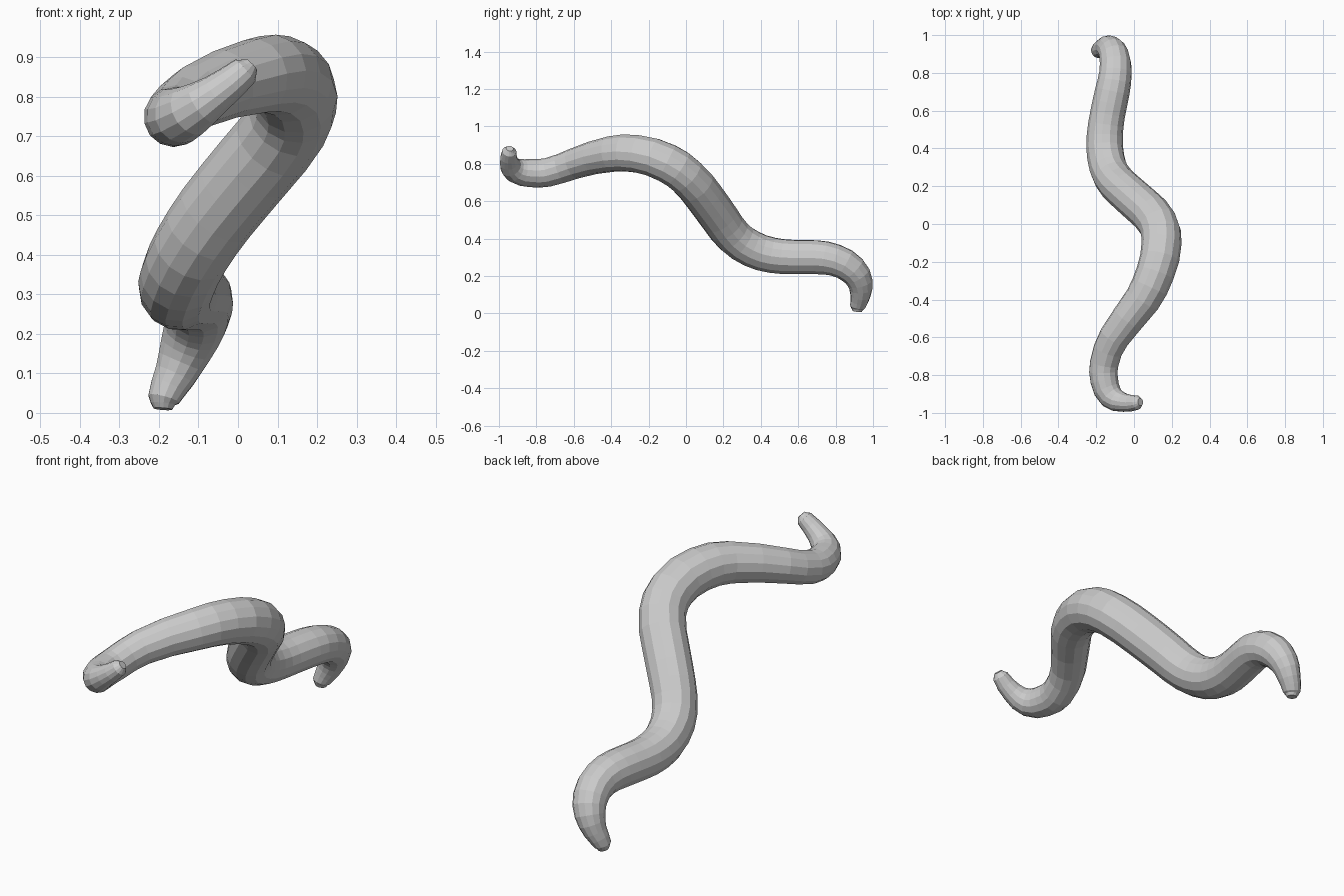
import bpy

# Centreline of the worm: x, y, z, radius, from upper tail to lower tip
path = [
    (0.034, -0.942, 0.882, 0.020),
    (0.018, -0.945, 0.866, 0.038),
    (-0.055, -0.945, 0.808, 0.050),
    (-0.120, -0.915, 0.765, 0.066),
    (-0.157, -0.830, 0.750, 0.075),
    (-0.158, -0.740, 0.754, 0.077),
    (-0.105, -0.600, 0.800, 0.082),
    (0.045, -0.400, 0.852, 0.096),
    (0.112, -0.260, 0.853, 0.102),
    (0.146, -0.100, 0.803, 0.106),
    (0.126, 0.003, 0.732, 0.106),
    (0.040, 0.098, 0.622, 0.106),
    (-0.055, 0.182, 0.506, 0.104),
    (-0.118, 0.255, 0.412, 0.101),
    (-0.149, 0.350, 0.346, 0.099),
    (-0.155, 0.460, 0.311, 0.096),
    (-0.140, 0.580, 0.301, 0.093),
    (-0.115, 0.700, 0.300, 0.092),
    (-0.098, 0.800, 0.284, 0.086),
    (-0.105, 0.890, 0.232, 0.080),
    (-0.130, 0.930, 0.165, 0.069),
    (-0.160, 0.932, 0.095, 0.054),
    (-0.188, 0.918, 0.035, 0.041),
    (-0.190, 0.915, 0.010, 0.024),
]

# Tapered tube swept along the path
curve = bpy.data.curves.new("worm_body", "CURVE")
curve.dimensions = "3D"
curve.bevel_depth = 1.0
curve.bevel_resolution = 5
curve.resolution_u = 2
curve.use_fill_caps = True
spline = curve.splines.new("BEZIER")
spline.bezier_points.add(len(path) - 1)
spline.radius_interpolation = "CARDINAL"
for point, (x, y, z, r) in zip(spline.bezier_points, path):
    point.co = (x, y, z)
    point.radius = r
    point.handle_left_type = point.handle_right_type = "AUTO"
body = bpy.data.objects.new("worm_body", curve)
bpy.context.collection.objects.link(body)

# Turn into a faceted mesh
bpy.context.view_layer.objects.active = body
body.select_set(True)
bpy.ops.object.convert(target="MESH")
bpy.ops.object.shade_flat()
